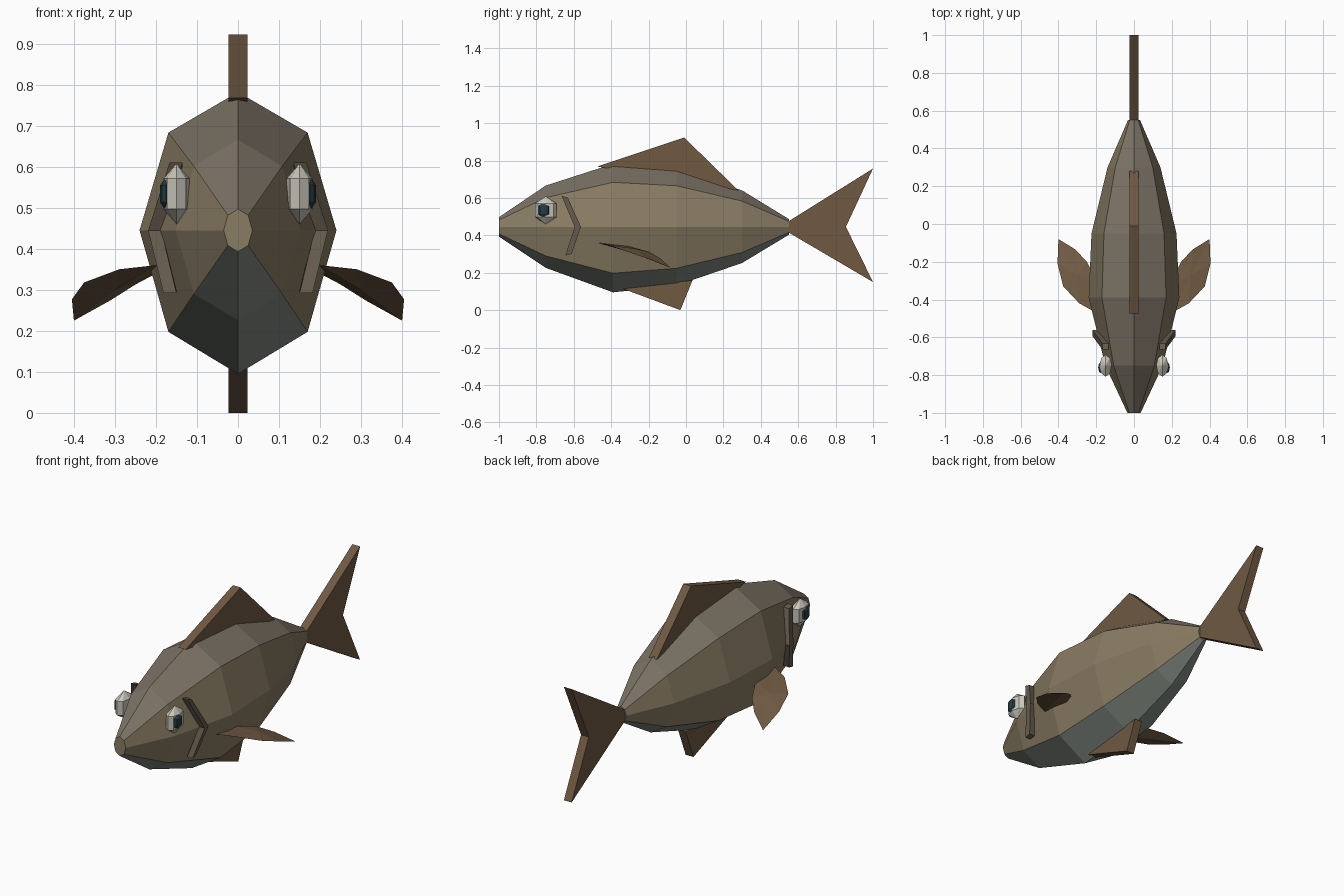
import bpy, bmesh
from math import sin, cos, pi

if "Cube" in bpy.data.objects:
    bpy.data.objects.remove(bpy.data.objects["Cube"])


def material(name, rgb):
    m = bpy.data.materials.new(name)
    m.diffuse_color = (*rgb, 1)
    m.use_nodes = True
    m.node_tree.nodes["Principled BSDF"].inputs["Base Color"].default_value = m.diffuse_color
    return m


SIDE = material("flank", (0.25, 0.20, 0.125))
BACK = material("back", (0.20, 0.17, 0.13))
BELLY = material("belly", (0.22, 0.25, 0.22))
FIN = material("fin", (0.16, 0.10, 0.055))
GILL = material("gill", (0.13, 0.105, 0.075))
WHITE = material("eye_white", (0.60, 0.58, 0.50))
DARK = material("pupil_dark", (0.02, 0.045, 0.055))


def finish(name, bm, *mats):
    bmesh.ops.recalc_face_normals(bm, faces=bm.faces[:])
    me = bpy.data.meshes.new(name)
    bm.to_mesh(me)
    bm.free()
    for m in mats:
        me.materials.append(m)
    ob = bpy.data.objects.new(name, me)
    bpy.context.collection.objects.link(ob)
    return ob


def prism(name, left, right, mat):
    """Closed solid between two matching outlines."""
    bm = bmesh.new()
    a = [bm.verts.new(p) for p in left]
    b = [bm.verts.new(p) for p in right]
    bm.faces.new(a)
    bm.faces.new(b[::-1])
    for i in range(len(a)):
        j = (i + 1) % len(a)
        bm.faces.new((a[i], b[i], b[j], a[j]))
    return finish(name, bm, mat)


def flat_fin(name, outline, half=0.023):
    prism(name, [(-half, y, z) for y, z in outline],
          [(half, y, z) for y, z in outline], FIN)


# Body: octagonal sections (y, half width, bottom z, top z)
sections = [(-1.0, 0.035, 0.393, 0.497), (-0.75, 0.152, 0.226, 0.666),
            (-0.39, 0.24, 0.095, 0.782), (-0.05, 0.225, 0.132, 0.756),
            (0.30, 0.14, 0.252, 0.64), (0.55, 0.032, 0.403, 0.487)]
bm = bmesh.new()
rings = []
for y, w, lo, hi in sections:
    ring = []
    for i in range(8):
        a = i * pi / 4
        mid = 0.445
        h = (hi - mid) if sin(a) > 0 else (mid - lo)
        ring.append(bm.verts.new((w * cos(a), y, mid + h * sin(a))))
    rings.append(ring)
for r, s in zip(rings, rings[1:]):
    for i in range(8):
        j = (i + 1) % 8
        f = bm.faces.new((r[i], r[j], s[j], s[i]))
        f.material_index = 1 if i in (1, 2) else 2 if i in (5, 6) else 0
bm.faces.new(rings[0])
bm.faces.new(rings[-1][::-1])
finish("body", bm, SIDE, BACK, BELLY)

# Centre fins, outlines in (y, z)
flat_fin("dorsal_fin", [(-0.475, 0.768), (-0.01, 0.923), (0.28, 0.64)])
flat_fin("belly_fin", [(-0.34, 0.115), (-0.03, 0.0), (0.035, 0.16)])
flat_fin("tail_fin", [(0.54, 0.42), (0.54, 0.47), (1.0, 0.757),
                      (0.855, 0.445), (1.0, 0.15)])

leaf = [(0.20, -0.47, 0.36), (0.29, -0.42, 0.35), (0.375, -0.33, 0.318),
        (0.405, -0.21, 0.277), (0.40, -0.08, 0.225), (0.31, -0.135, 0.275),
        (0.25, -0.20, 0.313), (0.19, -0.32, 0.345)]
gill_path = [(0.155, -0.65, 0.61), (0.207, -0.58, 0.445), (0.17, -0.63, 0.292)]

for side, s in (("right", 1), ("left", -1)):
    # Pectoral fin: leaf outline with a raised centre on both faces
    bm = bmesh.new()
    rim = [bm.verts.new((s * x, y, z)) for x, y, z in leaf]
    for dz in (0.016, -0.012):
        c = bm.verts.new((s * 0.30, -0.27, 0.312 + dz))
        for i in range(len(rim)):
            bm.faces.new((rim[i], rim[(i + 1) % len(rim)], c))
    finish(side + "_pectoral_fin", bm, FIN)

    # Gill chevron
    chevron = [(x, y - 0.015, z) for x, y, z in gill_path]
    chevron += [(x, y + 0.018, z + 0.008 * (i - 1))
                for i, (x, y, z) in reversed(list(enumerate(gill_path)))]
    prism(side + "_gill", [(s * (x - 0.02), y, z) for x, y, z in chevron],
          [(s * (x + 0.012), y, z) for x, y, z in chevron], GILL)

    # Eye and pupil: faceted balls
    for name, loc, size, mat in (
            ("eye", (0.15, -0.75, 0.534), (0.037, 0.067, 0.074), WHITE),
            ("pupil", (0.175, -0.76, 0.534), (0.017, 0.035, 0.042), DARK)):
        bm = bmesh.new()
        bmesh.ops.create_uvsphere(bm, u_segments=8, v_segments=3, radius=1)
        for v in bm.verts:
            v.co = [s * loc[0] + v.co.x * size[0], loc[1] + v.co.y * size[1],
                    loc[2] + v.co.z * size[2]]
        finish(side + "_" + name, bm, mat)
